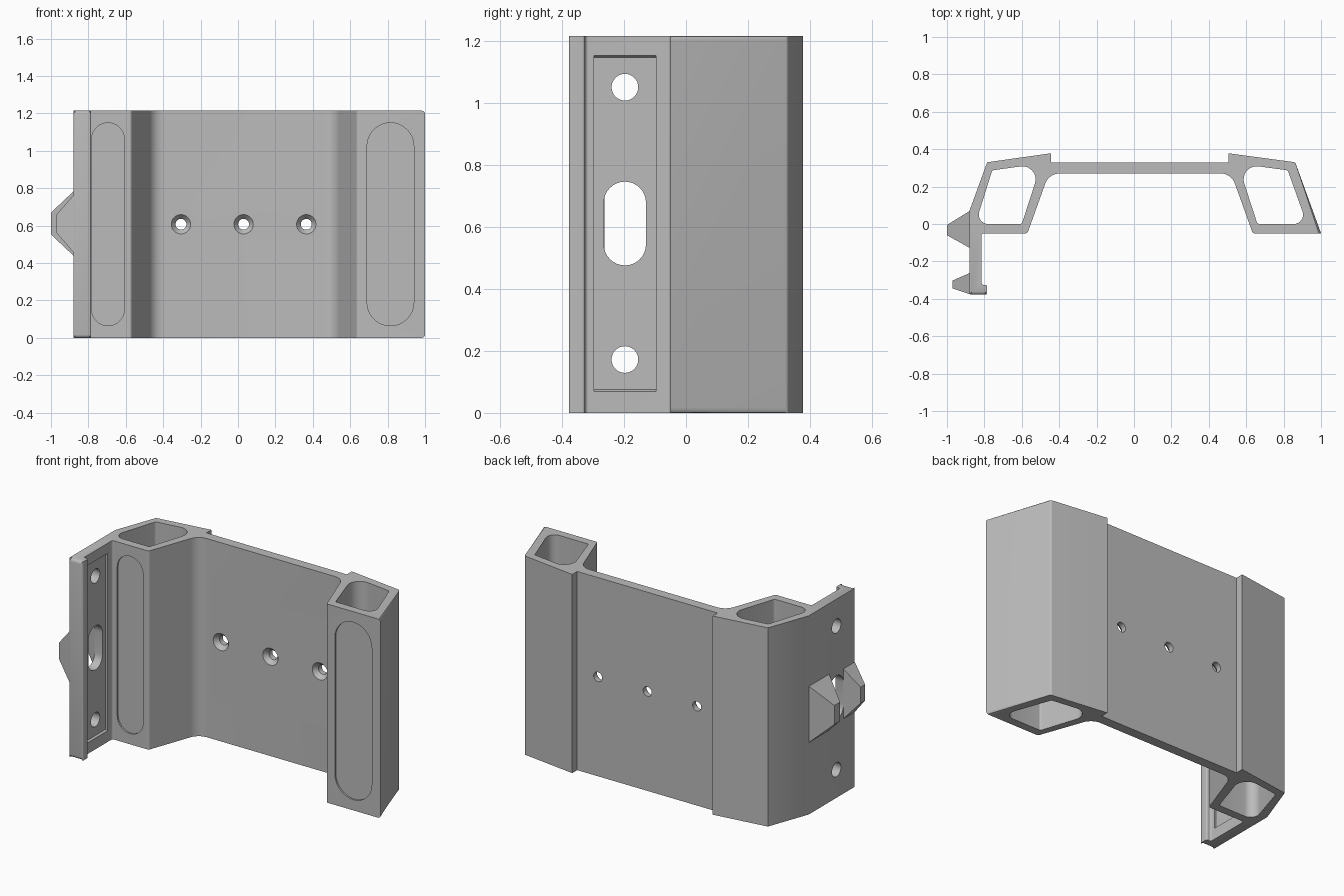
import bpy, bmesh, math
from mathutils import Vector

if "Cube" in bpy.data.objects:
    bpy.data.objects.remove(bpy.data.objects["Cube"])

H = 1.215
MID = H / 2

grey = bpy.data.materials.new("plain_grey")
grey.use_nodes = True
grey.diffuse_color = (0.5, 0.5, 0.5, 1)
grey.node_tree.nodes["Principled BSDF"].inputs["Base Color"].default_value = (0.5, 0.5, 0.5, 1)


def rounded(corners, steps=8):
    """Outline from (x, y, radius) corners, with arcs where radius > 0."""
    out = []
    for i, (x, y, r) in enumerate(corners):
        p = Vector((x, y))
        if not r:
            out.append(p)
            continue
        a = (Vector(corners[i - 1][:2]) - p).normalized()
        b = (Vector(corners[(i + 1) % len(corners)][:2]) - p).normalized()
        half = a.angle(b) / 2
        centre = p + (a + b).normalized() * (r / math.sin(half))
        start = p + a * (r / math.tan(half)) - centre
        end = p + b * (r / math.tan(half)) - centre
        sweep = start.angle(end)
        for k in range(steps + 1):
            t = k / steps
            w = (math.sin((1 - t) * sweep) * start + math.sin(t * sweep) * end) / math.sin(sweep)
            out.append(centre + w)
    return out


def stadium(u, v, w, h):
    """Slot outline (two half rounds) or a circle when w equals h."""
    r = w / 2
    top, low = v + h / 2 - r, v - h / 2 + r
    pts = [Vector((u + r * math.cos(k * math.pi / 16), top + r * math.sin(k * math.pi / 16))) for k in range(17)]
    return pts + [Vector((2 * u - p.x, top + low - p.y)) for p in pts]


def to_z(u, v, d): return (u, v, d)
def to_y(u, v, d): return (u, d, v)
def to_x(u, v, d): return (d, u, v)


def loft(name, loop_a, loop_b, da, db, place):
    """Solid between two matching outlines at depths da and db."""
    bm = bmesh.new()
    va = [bm.verts.new(place(p[0], p[1], da)) for p in loop_a]
    vb = [bm.verts.new(place(p[0], p[1], db)) for p in loop_b]
    bm.faces.new(va)
    bm.faces.new(vb)
    n = len(va)
    for i in range(n):
        j = (i + 1) % n
        bm.faces.new((va[i], va[j], vb[j], vb[i]))
    bmesh.ops.remove_doubles(bm, verts=bm.verts, dist=0.0003)
    bmesh.ops.recalc_face_normals(bm, faces=bm.faces)
    mesh = bpy.data.meshes.new(name)
    bm.to_mesh(mesh)
    bm.free()
    mesh.materials.append(grey)
    obj = bpy.data.objects.new(name, mesh)
    bpy.context.collection.objects.link(obj)
    return obj


def rect(u0, u1, v0, v1):
    return [(u0, v0), (u1, v0), (u1, v1), (u0, v1)]


# Main bracket: one extruded outline
outline = rounded([
    (-0.88, -0.378, 0.01), (-0.785, -0.378, 0.01), (-0.785, -0.325, 0.01), (-0.815, -0.325, 0.01),
    (-0.815, -0.05, 0.012), (-0.57, -0.05, 0.015), (-0.455, 0.27, 0.08), (0.52, 0.27, 0.08),
    (0.635, -0.05, 0.015), (1.0, -0.05, 0), (0.862, 0.33, 0.015), (0.505, 0.378, 0),
    (0.505, 0.33, 0), (-0.445, 0.33, 0), (-0.445, 0.378, 0), (-0.785, 0.33, 0), (-0.88, 0.07, 0)])
body = loft("bracket_body", outline, outline, 0, H, to_z)

# Soften the ends of the outer right wall and the front of the side plate
bm = bmesh.new()
bm.from_mesh(body.data)
ends = []
for e in bm.edges:
    a, b = e.verts[0].co, e.verts[1].co
    if abs(a.z - b.z) < 0.001:
        c = (a + b) / 2
        if (c.x > 0.87 and c.y > 0) or c.y < -0.377:
            ends.append(e)
bmesh.ops.bevel(bm, geom=ends, offset=0.018, segments=4, profile=0.5, affect='EDGES')
bm.to_mesh(body.data)
bm.free()

cutters = []


def cut(loop_a, da, db, place, loop_b=None):
    cutters.append(loft("cutter", loop_a, loop_b or loop_a, da, db, place))


# Through pockets in both end columns
left_pocket = rounded([(-0.848, 0.0, 0.05), (-0.6, 0.0, 0.015), (-0.495, 0.323, 0.07), (-0.758, 0.287, 0.015)])
right_pocket = rounded([(0.925, 0.0, 0.05), (0.66, 0.0, 0.015), (0.555, 0.323, 0.07), (0.822, 0.287, 0.015)])
for pocket in (left_pocket, right_pocket):
    cut(pocket, -0.1, H + 0.1, to_z)

# Shallow slots on the column fronts
for x, w in ((-0.695, 0.175), (0.815, 0.25)):
    cut(stadium(x, MID, w, 1.085), -0.1, -0.04, to_y)

# Countersunk screw holes in the back panel
for x in (-0.305, 0.03, 0.365):
    wide, narrow = stadium(x, MID, 0.112, 0.112), stadium(x, MID, 0.058, 0.058)
    cut(narrow, 0.2, 0.45, to_y)
    cut(wide, 0.265, 0.297, to_y, narrow)

# Side plate: shallow recess, two round holes and a centre slot
cut(rect(-0.297, -0.097, 0.06, 1.161), -0.80, -0.827, to_x, rect(-0.297, -0.097, 0.075, 1.146))
for z, w, h in ((0.172, 0.086, 0.086), (1.05, 0.086, 0.086), (MID + 0.003, 0.136, 0.27)):
    cut(stadium(-0.197, z, w, h), -0.95, -0.75, to_x)

bpy.context.view_layer.objects.active = body
for c in cutters:
    c.hide_render = True
    mod = body.modifiers.new("cut", 'BOOLEAN')
    mod.operation = 'DIFFERENCE'
    mod.solver = 'EXACT'
    mod.object = c
    bpy.ops.object.modifier_apply(modifier=mod.name)
    bpy.data.objects.remove(c)

# Tapered catches on the outside of the side plate
rear = loft("rear_catch", rect(-0.128, 0.07, 0.438, 0.785), rect(-0.06, -0.005, 0.553, 0.67), -0.878, -1.0, to_x)
front = loft("front_catch", rect(-0.375, -0.262, 0.455, 0.765), rect(-0.345, -0.302, 0.562, 0.66), -0.878, -0.97, to_x)

for obj in (body, rear, front):
    bpy.ops.object.select_all(action='DESELECT')
    obj.select_set(True)
    bpy.context.view_layer.objects.active = obj
    bpy.ops.object.shade_smooth_by_angle(angle=math.radians(30))
